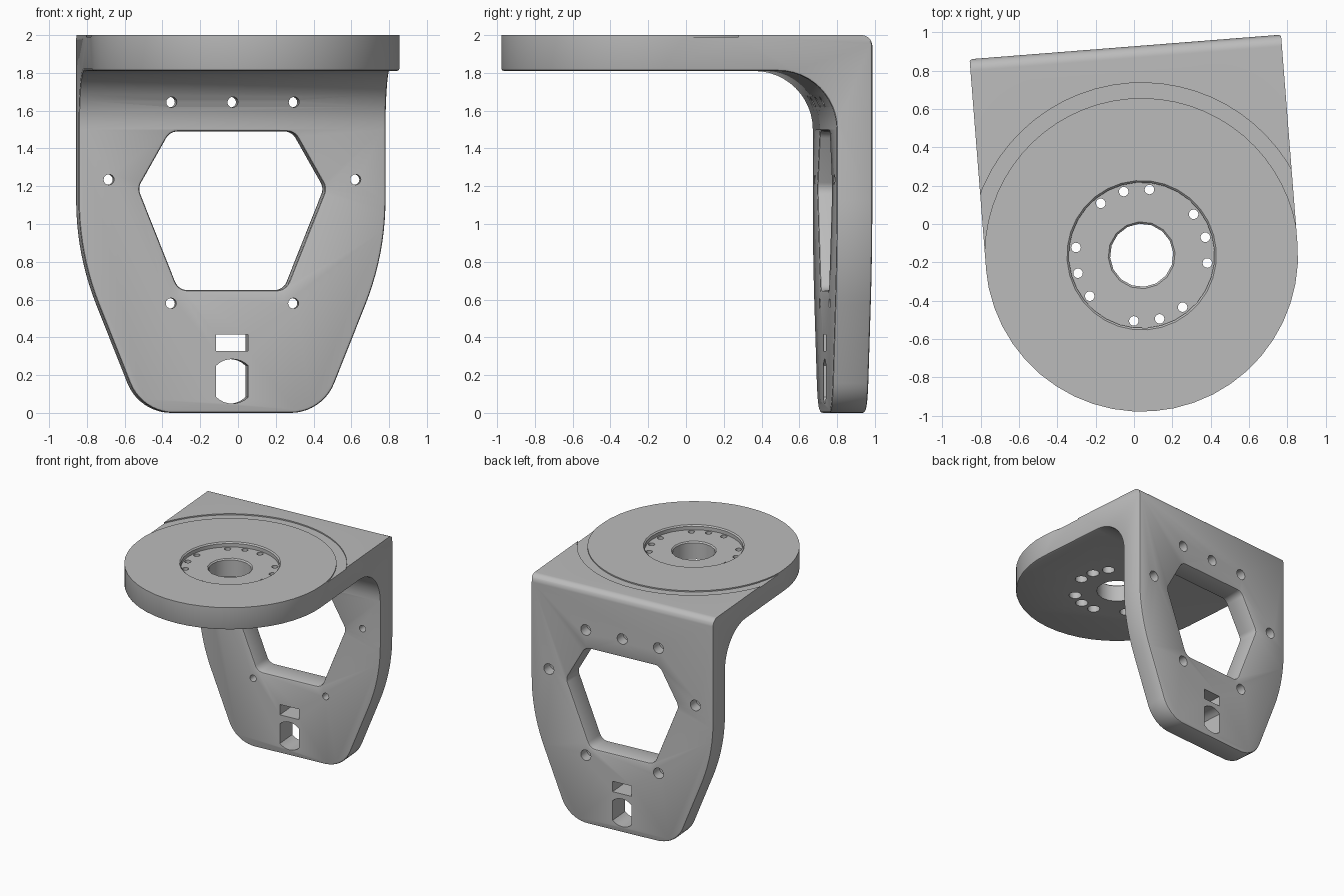
import bpy, bmesh, math
from mathutils import Vector, Matrix

cube = bpy.data.objects.get("Cube")
if cube:
    bpy.data.objects.remove(cube, do_unlink=True)

# Main dimensions
HALF, BACK, THICK, TOP = 0.815, 1.09, 0.19, 2.0
TURN = math.radians(4.5)
CENTRE = Vector((0.04, -0.163, 0))


def place(axis, u, v, d):
    """Put a flat point (u, v) at depth d along an axis."""
    return {"x": (d, u, v), "y": (u, d, v), "z": (u, v, d)}[axis]


def rounded(corners, segs=8):
    """Polygon from (u, v, radius) corners with filleted corners."""
    out, n = [], len(corners)
    for i, (u, v, r) in enumerate(corners):
        p = Vector((u, v))
        if r == 0:
            out.append(p)
            continue
        d1 = (Vector(corners[i - 1][:2]) - p).normalized()
        d2 = (Vector(corners[(i + 1) % n][:2]) - p).normalized()
        half = math.acos(max(-1, min(1, d1.dot(d2)))) / 2
        c = p + (d1 + d2).normalized() * (r / math.sin(half))
        s = p + d1 * (r / math.tan(half)) - c
        e = p + d2 * (r / math.tan(half)) - c
        a = math.atan2(s.y, s.x)
        sweep = (math.atan2(e.y, e.x) - a + math.pi) % math.tau - math.pi
        for k in range(segs + 1):
            t = a + sweep * k / segs
            out.append(c + Vector((math.cos(t), math.sin(t))) * r)
    return out


def loft(name, rings, axis):
    """Closed solid through rings of (points, depth)."""
    bm = bmesh.new()
    loops = [[bm.verts.new(place(axis, u, v, d)) for u, v in pts] for pts, d in rings]
    n = len(loops[0])
    for a, b in zip(loops, loops[1:]):
        for i in range(n):
            j = (i + 1) % n
            bm.faces.new((a[i], a[j], b[j], b[i]))
    bm.faces.new(loops[0])
    bm.faces.new(loops[-1])
    bmesh.ops.recalc_face_normals(bm, faces=bm.faces)
    me = bpy.data.meshes.new(name)
    bm.to_mesh(me)
    bm.free()
    ob = bpy.data.objects.new(name, me)
    bpy.context.scene.collection.objects.link(ob)
    return ob


def prism(name, pts, axis, d0, d1):
    return loft(name, [(pts, d0), (pts, d1)], axis)


def turned(name, profile, axis, u=0, v=0, n=16):
    """Stepped round tool from (radius, depth) pairs."""
    def ring(r):
        return [(u + r * math.cos(math.tau * i / n), v + r * math.sin(math.tau * i / n))
                for i in range(n)]
    return loft(name, [(ring(r), d) for r, d in profile], axis)


def combine(ob, tool, operation="DIFFERENCE"):
    """Apply a boolean and discard the tool."""
    tool.hide_render = True
    mod = ob.modifiers.new("cut", "BOOLEAN")
    mod.operation, mod.solver, mod.object = operation, "EXACT", tool
    bpy.context.view_layer.update()
    dg = bpy.context.evaluated_depsgraph_get()
    me = bpy.data.meshes.new_from_object(ob.evaluated_get(dg))
    ob.modifiers.clear()
    ob.data = me
    bpy.data.objects.remove(tool, do_unlink=True)


# Bracket body: L-shaped side profile
low = TOP - THICK
profile = rounded([(-1, TOP, 0), (-1, low, 0), (BACK - THICK, low, 0.31),
                   (BACK - THICK, -0.1, 0), (BACK, -0.1, 0), (BACK, TOP, 0.06)], 12)
bracket = prism("bracket", profile, "x", -1, 1)

# Tapered wall outline
right = [(0.48, 0, 0.25), (HALF, 0.84, 1.5), (HALF, 2.3, 0)]
outline = rounded(right + [(-x, z, r) for x, z, r in reversed(right)], 10)
combine(bracket, prism("wall_outline", outline, "y", -1.5, 1.5), "INTERSECT")

# Round-nosed plate outline
R = HALF + 0.001
nose = [(R * math.cos(math.pi + math.pi * i / 24), R * math.sin(math.pi + math.pi * i / 24))
        for i in range(25)]
combine(bracket, prism("plate_outline", nose + [(R, 1.5), (-R, 1.5)], "z", -0.5, 2.5),
        "INTERSECT")

# Six-sided window
side = [(0.285, 0.65, 0.07), (0.5, 1.19, 0.07), (0.33, 1.49, 0.07)]
window = rounded(side + [(-x, z, r) for x, z, r in reversed(side)], 6)
combine(bracket, prism("window_tool", window, "y", 0.7, 1.3))

# Softened rims, leaving the top face crisp
bm = bmesh.new()
bm.from_mesh(bracket.data)
bmesh.ops.remove_doubles(bm, verts=bm.verts, dist=0.0005)
bmesh.ops.dissolve_limit(bm, angle_limit=0.008, verts=bm.verts, edges=bm.edges)
rims = [e for e in bm.edges if len(e.link_faces) == 2 and e.calc_face_angle() > 0.8
        and min(v.co.z for v in e.verts) < 1.97]
bmesh.ops.bevel(bm, geom=rims, offset=0.014, segments=2, profile=0.5,
                affect="EDGES", clamp_overlap=False)
bm.to_mesh(bracket.data)
bm.free()

# Shallow groove around the disc
groove = turned("groove_tool", [(0.9, TOP - 0.01), (0.9, 2.2)], "z", n=64)
combine(groove, turned("groove_core", [(0.82, 1.9), (0.82, 2.3)], "z", n=64))
combine(bracket, groove)

# Hub recess and bore
combine(bracket, turned("recess_tool", [(0.38, 1.96), (0.38, 1.99), (0.39, TOP), (0.39, 2.1)],
                        "z", n=32))
combine(bracket, turned("bore_tool", [(0.165, 1.7), (0.165, 1.95), (0.175, 1.96), (0.175, 2.1)],
                        "z"))

# Four groups of three hub holes, counterbored from below
for group in range(4):
    for step in (-1, 0, 1):
        a = math.radians(11.25 + 90 * group + 22.5 * step)
        combine(bracket, turned("hub_hole", [(0.05, 1.7), (0.05, 1.88), (0.025, 1.88), (0.025, 2.1)],
                                "z", 0.345 * math.cos(a), 0.345 * math.sin(a)))

# Wall screw holes, counterbored from the back
for x, z in [(0, 1.645), (0.325, 1.645), (0.655, 1.235), (0.325, 0.58)]:
    for s in ((1, -1) if x else (1,)):
        combine(bracket, turned("screw_hole", [(0.028, 0.7), (0.028, 1.0), (0.045, 1.0), (0.045, 1.3)],
                                "y", s * x, z))

# Small slot and flat-sided round slot
W = 0.085
combine(bracket, prism("slot_tool", [(-W, 0.327), (W, 0.327), (W, 0.415), (-W, 0.415)],
                       "y", 0.7, 1.3))
arc = [math.radians(45 + 90 * i / 8) for i in range(9)]
key = [(0.12 * math.cos(a), 0.167 + 0.118 * math.sin(a)) for a in arc]
key += [(-x, 0.334 - z) for x, z in key]
combine(bracket, prism("key_tool", key, "y", 0.7, 1.3))

# Final placement, colour and shading
bracket.data.transform(Matrix.Translation(CENTRE) @ Matrix.Rotation(TURN, 4, "Z"))
grey = bpy.data.materials.new("plain_grey")
grey.use_nodes = True
colour = (0.5, 0.5, 0.5, 1)
grey.diffuse_color = colour
grey.node_tree.nodes["Principled BSDF"].inputs["Base Color"].default_value = colour
bracket.data.materials.clear()
bracket.data.materials.append(grey)
for p in bracket.data.polygons:
    p.material_index = 0
bpy.ops.object.select_all(action="DESELECT")
bracket.select_set(True)
bpy.context.view_layer.objects.active = bracket
bpy.ops.object.shade_smooth_by_angle(angle=math.radians(30))
